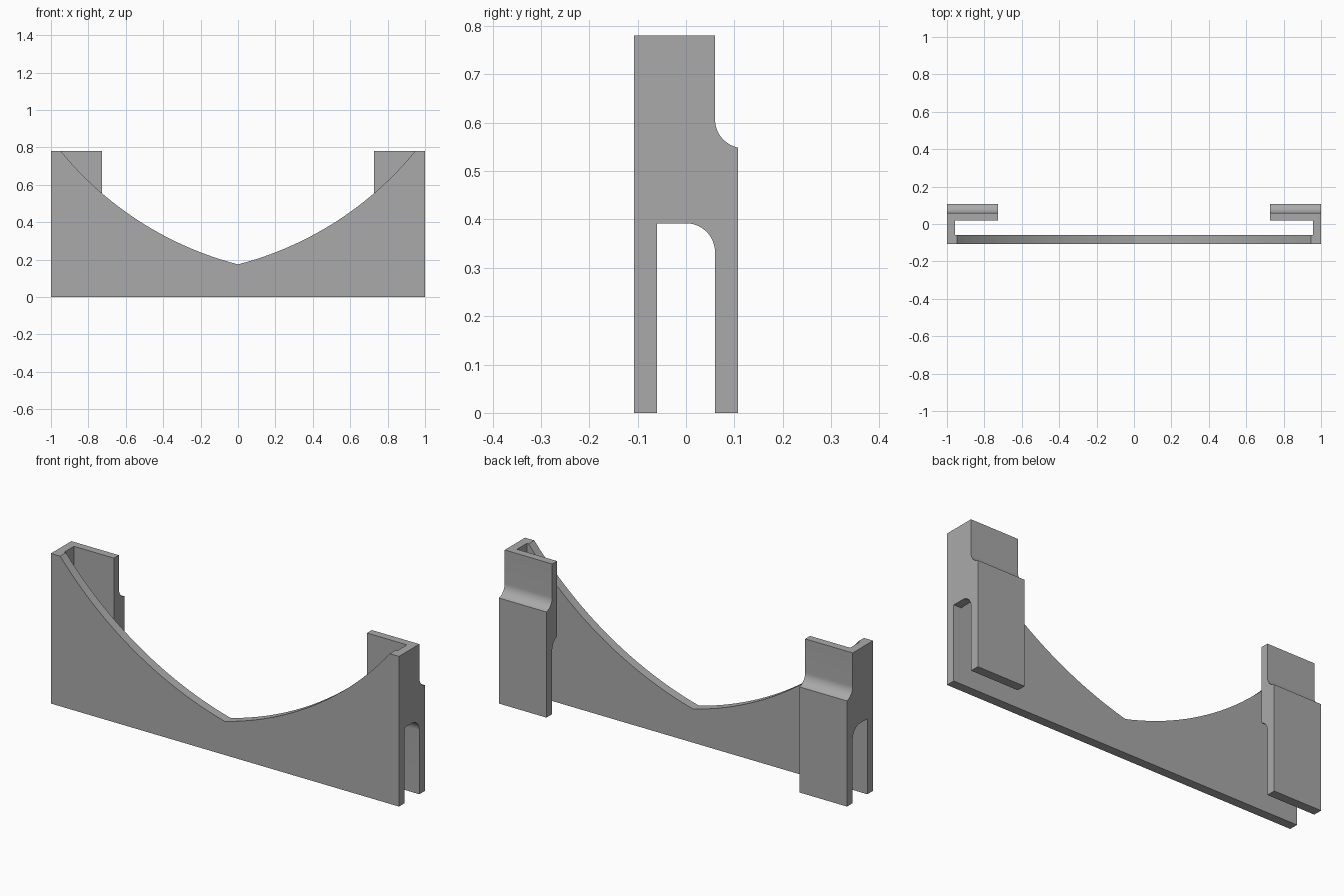
import bpy, bmesh
from math import sin, cos, radians, degrees, acos, asin, sqrt

cube = bpy.data.objects.get("Cube")
if cube:
    bpy.data.objects.remove(cube, do_unlink=True)

grey = bpy.data.materials.new("plain grey")
grey.use_nodes = True
grey.diffuse_color = (0.4, 0.4, 0.4, 1)
grey.node_tree.nodes["Principled BSDF"].inputs["Base Color"].default_value = (0.4, 0.4, 0.4, 1)

HEIGHT = 0.78
FRONT, BACK = -0.107, 0.107      # outer faces
PLATE_BACK = -0.06               # rear of the front plate
FLANGE_IN, FLANGE_OUT = 0.02, 0.06
WALL_IN, FLANGE_TIP = 0.957, 0.727
FILLET = 0.06


def arc(cx, cz, r, a0, a1, n):
    angles = [radians(a0 + (a1 - a0) * i / n) for i in range(n + 1)]
    return [(cx + r * cos(a), cz + r * sin(a)) for a in angles]


def prism(name, profile, to_3d, start, end):
    """Extrude a closed 2D profile between two depths."""
    bm = bmesh.new()
    a = [bm.verts.new(to_3d(p, start)) for p in profile]
    b = [bm.verts.new(to_3d(p, end)) for p in profile]
    bm.faces.new(a)
    bm.faces.new(b[::-1])
    for i in range(len(a)):
        j = (i + 1) % len(a)
        bm.faces.new((a[j], a[i], b[i], b[j]))
    bmesh.ops.recalc_face_normals(bm, faces=bm.faces)
    mesh = bpy.data.meshes.new(name)
    bm.to_mesh(mesh)
    bm.free()
    mesh.materials.append(grey)
    obj = bpy.data.objects.new(name, mesh)
    bpy.context.collection.objects.link(obj)
    return obj


def along_y(p, d):
    return (p[0], d, p[1])


def along_x(p, d):
    return (d, p[0], p[1])


# Front plate: two mirrored arcs meeting in a shallow point
R, CX, CZ = 1.81, -0.453, 1.927
a_mid = degrees(acos(-CX / R))
a_top = degrees(asin((CZ - HEIGHT) / R))
right_arc = arc(CX, CZ, R, -a_mid, -a_top, 24)
right_arc[0] = (0, right_arc[0][1])
left_arc = [(-x, z) for x, z in right_arc[:0:-1]]
plate_profile = [(-1, 0), (-1, HEIGHT)] + left_arc + right_arc + [(1, HEIGHT), (1, 0)]
body = prism("saddle_bracket", plate_profile, along_y, FRONT, PLATE_BACK)

# Shared side outlines: stepped back and arched slot
step_z, slot_z = 0.607, 0.332
step_end = degrees(acos((BACK - FLANGE_OUT - FILLET) / FILLET))
outer = [(FLANGE_OUT, HEIGHT)] + arc(FLANGE_OUT + FILLET, step_z, FILLET, 180, 360 - step_end, 10) + [(BACK, 0)]
split = degrees(acos(FLANGE_IN / FILLET))
slot_low = [(FLANGE_OUT, 0)] + arc(0, slot_z, FILLET, 0, split, 10)
slot_high = arc(0, slot_z, FILLET, split, 90, 4)[1:] + [(PLATE_BACK, slot_z + FILLET), (PLATE_BACK, 0)]

wall_profile = outer + slot_low + slot_high + [(FRONT, 0), (FRONT, HEIGHT)]
flange_profile = outer + slot_low + [(FLANGE_IN, HEIGHT)]

# Side walls and rear flanges, fused to the plate
parts = []
for side, s in (("left", 1), ("right", -1)):
    parts.append(prism(side + "_wall", wall_profile, along_x, s * WALL_IN, s))
    parts.append(prism(side + "_flange", flange_profile, along_x, s * FLANGE_TIP, s))

bpy.context.view_layer.objects.active = body
for part in parts:
    mod = body.modifiers.new("fuse", 'BOOLEAN')
    mod.operation = 'UNION'
    mod.solver = 'EXACT'
    mod.object = part
    bpy.ops.object.modifier_apply(modifier=mod.name)
    bpy.data.objects.remove(part, do_unlink=True)

# Merge coplanar seams, then smooth only the curved faces
bm = bmesh.new()
bm.from_mesh(body.data)
bmesh.ops.remove_doubles(bm, verts=bm.verts, dist=0.0001)
bmesh.ops.dissolve_limit(bm, angle_limit=radians(0.2), verts=bm.verts, edges=bm.edges)
bm.to_mesh(body.data)
bm.free()
bpy.ops.object.select_all(action='DESELECT')
body.select_set(True)
bpy.ops.object.shade_smooth_by_angle(angle=radians(20))
